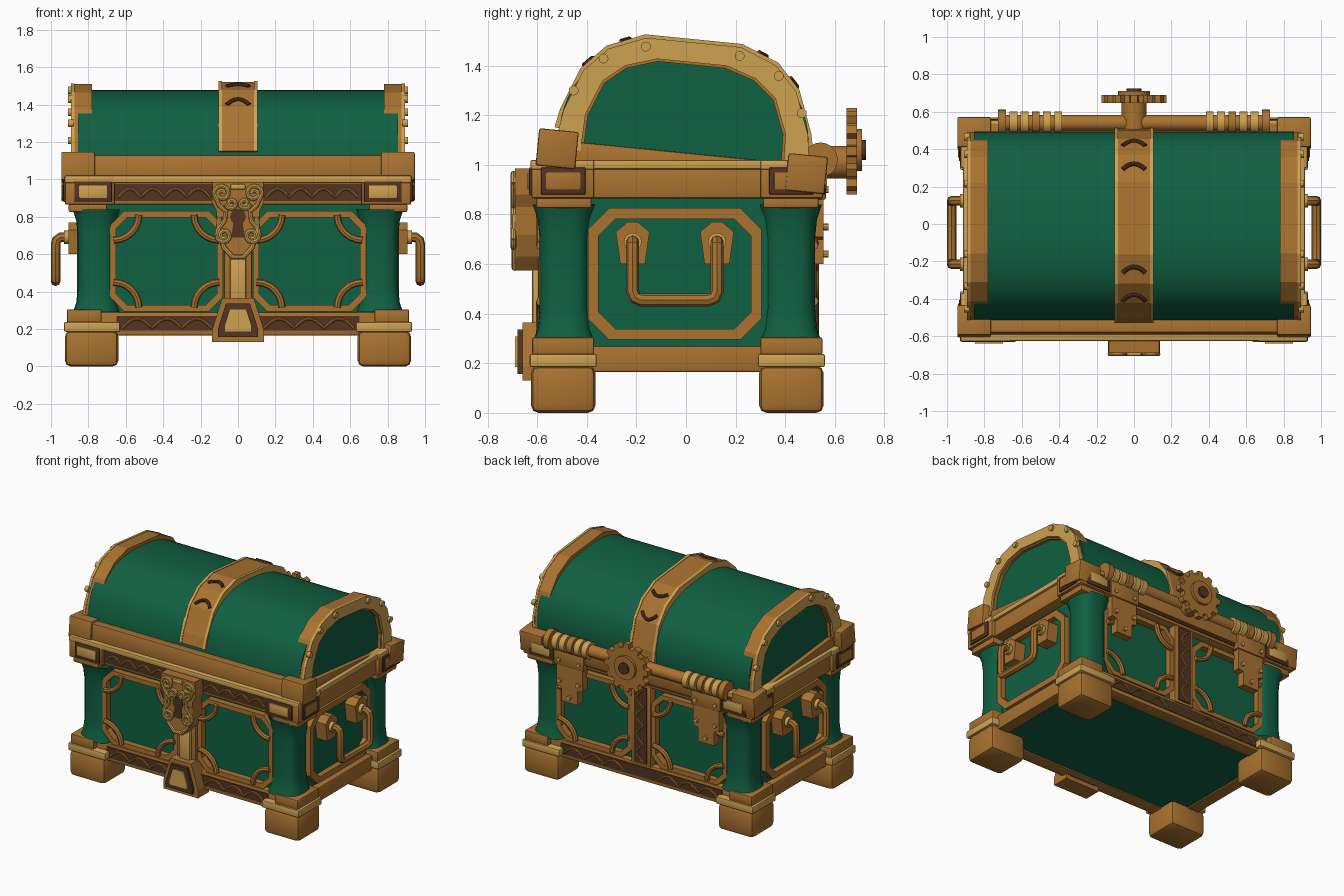
import bpy, bmesh
from math import sin, cos, pi, radians
from mathutils import Matrix, Vector

if "Cube" in bpy.data.objects:
    bpy.data.objects.remove(bpy.data.objects["Cube"])


def material(name, rgb):
    m = bpy.data.materials.new(name)
    m.use_nodes = True
    m.diffuse_color = (*rgb, 1)
    m.node_tree.nodes["Principled BSDF"].inputs["Base Color"].default_value = (*rgb, 1)
    return m


GREEN = material("green enamel", (0.005, 0.115, 0.055))
GOLD = material("old gold", (0.40, 0.17, 0.03))
LIGHT = material("bright gold", (0.62, 0.36, 0.085))
DARK = material("dark bronze", (0.085, 0.033, 0.016))
YC = -0.035                       # depth centre of the body
LID = Matrix.Translation((0, -0.017, 1.015)) @ Matrix.Rotation(radians(-5.7), 4, "X")
SIDES = (-1, 1)


def finish(name, mesh, mat, smooth=False, matrix=None):
    ob = bpy.data.objects.new(name, mesh)
    bpy.context.collection.objects.link(ob)
    mesh.materials.clear()
    mesh.materials.append(mat)
    if matrix:
        mesh.transform(matrix)
    if smooth:
        bpy.ops.object.select_all(action="DESELECT")
        ob.select_set(True)
        bpy.context.view_layer.objects.active = ob
        bpy.ops.object.shade_smooth_by_angle(angle=radians(35))
    return ob


def from_bm(name, bm, mat, smooth=False, matrix=None):
    bmesh.ops.recalc_face_normals(bm, faces=bm.faces)
    mesh = bpy.data.meshes.new(name)
    bm.to_mesh(mesh)
    bm.free()
    return finish(name, mesh, mat, smooth, matrix)


def box(name, mat, xs, ys, zs, bevel=0.008, matrix=None):
    bm = bmesh.new()
    bmesh.ops.create_cube(bm, size=1)
    for v in bm.verts:
        v.co = [(r[0] + r[1]) / 2 + c * abs(r[1] - r[0]) for r, c in zip((xs, ys, zs), v.co)]
    if bevel:
        bmesh.ops.bevel(bm, geom=bm.edges[:], offset=bevel, segments=2, profile=0.5, affect="EDGES")
    return from_bm(name, bm, mat, bevel > 0, matrix)


def prism(name, mat, outline, axis, t0, t1, hole=None, smooth=False, matrix=None):
    """Extrude an outline along x or y; a hole with equal point count makes a ring."""
    bm = bmesh.new()
    put = (lambda p, t: (t, p[0], p[1])) if axis == "x" else (lambda p, t: (p[0], t, p[1]))
    loops = [[bm.verts.new(put(p, t)) for p in o] for o in (outline, hole) if o for t in (t0, t1)]
    pairs = [(0, 1), (2, 3), (0, 2), (1, 3)] if hole else [(0, 1)]
    n = len(outline)
    for a, b in pairs:
        for i in range(n):
            j = (i + 1) % n
            bm.faces.new((loops[a][i], loops[a][j], loops[b][j], loops[b][i]))
    if not hole:
        bm.faces.new(loops[0])
        bm.faces.new(loops[1])
    return from_bm(name, bm, mat, smooth, matrix)


def tube(name, mat, pts, r, matrix=None):
    cu = bpy.data.curves.new(name, "CURVE")
    cu.dimensions, cu.bevel_depth, cu.bevel_resolution, cu.use_fill_caps = "3D", r, 2, True
    sp = cu.splines.new("POLY")
    sp.points.add(len(pts) - 1)
    for p, q in zip(sp.points, pts):
        p.co = (*q, 1)
    tmp = bpy.data.objects.new(name, cu)
    mesh = bpy.data.meshes.new_from_object(tmp)
    bpy.data.objects.remove(tmp)
    return finish(name, mesh, mat, True, matrix)


def circle(u, v, r, n=20):
    return [(u + r * cos(2 * pi * i / n), v + r * sin(2 * pi * i / n)) for i in range(n)]


def octagon(u0, u1, v0, v1, c):
    return [(u0 + c, v0), (u1 - c, v0), (u1, v0 + c), (u1, v1 - c),
            (u1 - c, v1), (u0 + c, v1), (u0, v1 - c), (u0, v0 + c)]


def mirrored(half):
    return half + [(-u, v) for u, v in reversed(half)]


def depth(sy, a, b):
    return sorted((YC + sy * a, YC + sy * b))


# Body core and rims
box("body", GREEN, (-.82, .82), depth(1, -.5, .5), (.175, .98), 0)
box("upper_rim", GOLD, (-.9, .9), depth(1, -.56, .56), (.865, .985))
box("rim_lip", LIGHT, (-.915, .915), depth(1, -.59, .59), (.982, 1.02))
for sx in SIDES:
    box("side_skirt", GOLD, sorted((sx * .78, sx * .87)), depth(1, -.5, .5), (.165, .27))

# Corner assemblies
for sx in SIDES:
    for sy in SIDES:
        def corner(name, mat, x0, x1, d0, d1, z0, z1, bevel=0.008):
            box(name, mat, sorted((sx * x0, sx * x1)), depth(sy, d0, d1), (z0, z1), bevel)
        corner("foot", GOLD, .64, .925, .33, .59, 0, .19, .03)
        corner("foot_band", LIGHT, .63, .93, .325, .595, .185, .238)
        corner("pillar_base", GOLD, .73, .915, .335, .585, .235, .305)
        corner("pillar_cap", GOLD, .70, .905, .345, .57, .825, .87)
        corner("rim_corner", GOLD, .66, .925, .335, .588, .865, .985)
        corner("rim_corner_lip", LIGHT, .66, .927, .335, .592, .98, 1.02)
        corner("corner_inset", DARK, .675, .875, .58, .597, .878, .99, .006)
        corner("corner_plate", LIGHT, .70, .85, .58, .604, .9, .968, .004)
        corner("side_inset", DARK, .92, .936, .37, .55, .88, .99, .006)
        corner("side_plate", GOLD, .92, .942, .39, .53, .9, .97, .004)
        # flared pillar, rounded square in section
        bm, rings = bmesh.new(), []
        for z, r in ((.29, .125), (.34, .108), (.42, .1), (.7, .1), (.78, .108), (.84, .128)):
            ring = []
            for c, s in circle(0, 0, 1, 28):
                k = r / (abs(c) ** 3 + abs(s) ** 3) ** (1 / 3)
                ring.append(bm.verts.new((sx * .757 + c * k, YC + sy * .455 + s * k, z)))
            rings.append(ring)
        for a, b in zip(rings, rings[1:]):
            for i in range(28):
                bm.faces.new((a[i], a[i - 1], b[i - 1], b[i]))
        from_bm("corner_pillar", bm, GREEN, True)


def wave(name, sy, d, x0, x1, z0, z1, n):
    pts = [(x0 + (x1 - x0) * i / (8 * n), YC + sy * d, z0 + (z1 - z0) * abs(sin(pi * i / 8)))
           for i in range(8 * n + 1)]
    tube(name, GOLD, pts, .008)


# Front and back faces
for sy in SIDES:
    box("skirt", GOLD, (-.75, .75), depth(sy, .45, .545), (.165, .29))
    box("skirt_inset", DARK, (-.65, .65), depth(sy, .53, .55), (.192, .27), 0)
    box("rim_inset", DARK, (-.66, .66), depth(sy, .55, .567), (.885, .975), 0)
    for sx in SIDES:
        wave("skirt_wave", sy, .552, sx * .14, sx * .62, .205, .255, 3)
        wave("rim_wave", sy, .569, sx * .15, sx * .64, .905, .95, 4)
        x0, x1 = sorted((sx * .08, sx * .685))
        prism("panel_frame", GOLD, octagon(x0, x1, .295, .83, .075), "y", *depth(sy, .48, .545),
              hole=octagon(x0 + .033, x1 - .033, .328, .797, .06))
        for cx, dx in ((x0 + .02, 1), (x1 - .02, -1)):
            for cz, dz in ((.315, 1), (.81, -1)):
                arc = [(cx + dx * .135 * cos(a * pi / 12), YC + sy * .55,
                        cz + dz * .135 * sin(a * pi / 12)) for a in range(7)]
                tube("panel_corner_arc", GOLD, arc, .019)

# Front centre strut and clasp
box("centre_strut", GOLD, (-.075, .075), depth(-1, .48, .562), (.28, .87))
box("strut_plate", LIGHT, (-.043, .043), depth(-1, .55, .585), (.33, .58))
clasp = mirrored([(.14, .13), (.14, .19), (.085, .365)])
for name, mat, k, d in (("clasp", GOLD, 1, .625), ("clasp_inset", DARK, .76, .645),
                        ("clasp_plate", LIGHT, .52, .655)):
    prism(name, mat, [(u * k, .245 + (v - .245) * k) for u, v in clasp], "y", *depth(-1, .5, d))

# Lock with keyhole and scrollwork
shield = mirrored([(.135, .985), (.14, .88), (.115, .83), (.115, .72), (.085, .63), (.04, .575)])
prism("lock", GOLD, shield, "y", -.69, -.58)
prism("keyhole_top", DARK, circle(0, .8, .042), "y", -.696, -.68)
prism("keyhole_slot", DARK, mirrored([(.022, .79), (.036, .69)]), "y", -.695, -.68)
tube("lock_border", LIGHT, [(u, -.69, v) for u, v in mirrored([(.1, .8), (.105, .72), (.075, .635), (.03, .585)])], .014)
for sx in SIDES:
    for cx, cz, r, turn in ((.085, .925, .045, 1), (.075, .7, .04, -1), (.035, .87, .03, -1)):
        coil = [(sx * (cx + r * (1 - i / 24) * cos(i * pi / 6)), -.695,
                 cz + turn * r * (1 - i / 24) * sin(i * pi / 6)) for i in range(19)]
        tube("lock_scroll", LIGHT, coil, .012)
    tube("lock_stem", LIGHT, [(sx * u, -.695, v) for u, v in
         ((.13, .925), (.1, .86), (.065, .83), (.07, .78), (.11, .73), (.115, .7))], .012)
box("lock_crest", LIGHT, (-.04, .04), (-.705, -.66), (.945, .975))

# Back centre strip
box("back_strip", GOLD, (-.08, .08), depth(1, .48, .555), (.28, .87))
box("back_strip_inset", DARK, (-.05, .05), depth(1, .54, .562), (.3, .855), 0)
tube("back_strip_wave", GOLD, [(-.025 + .05 * abs(sin(pi * i / 8)), YC + .564, .31 + .0165 * i)
                               for i in range(33)], .008)

# Hinges
for sx in SIDES:
    strap = [(sx * .55 + u, v) for u, v in mirrored([(.105, .9), (.105, .71), (.065, .7), (.065, .6)])]
    prism("hinge_strap", GOLD, strap, "y", .5, .555)
    box("hinge_leaf", GOLD, (sx * .55 - .12, sx * .55 + .12), (.5, .565), (.86, .98))
    for u, v in ((-.075, .75), (.075, .75), (0, .64), (-.08, .9), (.08, .9)):
        prism("hinge_rivet", LIGHT, circle(sx * .55 + u, v, .015, 10), "y", .54, .575)
    for i in range(6):
        x = sx * (.405 + i * .06)
        prism("hinge_ring", GOLD if i % 3 == 2 else LIGHT, circle(.542, 1.02, .06 if i < 5 else .07), "x",
              x - .021, x + .021, smooth=True)
prism("hinge_pin", GOLD, circle(.54, 1.02, .042), "x", -.72, .72, smooth=True)

# Back gear on its shaft
prism("gear_shaft", GOLD, circle(0, 1.01, .066), "y", .48, .66, smooth=True)
teeth = []
for i in range(12):
    for f, r in ((-.32, .145), (-.2, .175), (.2, .175), (.32, .145)):
        a = 2 * pi * (i + f) / 12
        teeth.append((r * cos(a), 1.055 + r * sin(a)))
prism("gear", GOLD, teeth, "y", .647, .69)
prism("gear_hub", GOLD, circle(0, 1.06, .085), "y", .68, .71, smooth=True)
prism("gear_boss", DARK, circle(0, 1.06, .04), "y", .7, .725, smooth=True)

# Side panels and handles
for sx in SIDES:
    prism("side_frame", GOLD, octagon(-.395, .305, .295, .825, .085), "x", sx * .79, sx * .86,
          hole=octagon(-.352, .262, .338, .782, .068))
    for y in (-.215, .125):
        mount = [(y + u, v) for u, v in mirrored([(.05, .6), (.068, .73), (.02, .77)])]
        prism("handle_mount", GOLD, mount, "x", sx * .81, sx * .905)
        prism("handle_collar", LIGHT, circle(y, .69, .036), "x", sx * .89, sx * .93, smooth=True)
    half = [(.9, .17, .69), (.95, .17, .69), (.97, .17, .675), (.975, .17, .65),
            (.975, .17, .49), (.975, .16, .465), (.975, .135, .455)]
    path = [(sx * x, -.045 + y, z) for x, y, z in half]
    path += [(sx * x, -.045 - y, z) for x, y, z in reversed(half)]
    tube("side_handle", GOLD, path, .026)

# Lid: smooth dome, faceted bands, rim; all tilted about the hinge
dome = [(.505 * (1 if c > 0 else -1) * abs(c) ** .8, .04 + .417 * max(s, 0) ** .8)
        for c, s in ((cos(pi * i / 40), sin(pi * i / 40)) for i in range(41))]
prism("lid_dome", GREEN, dome + [(-.505, -.05), (.505, -.05)], "x", -.855, .855, smooth=True, matrix=LID)
OUTER = [(.52, .085), (.505, .16), (.44, .33), (.345, .43), (.195, .49)]
INNER = [(.41, 0), (.405, .15), (.35, .29), (.265, .36), (.14, .4)]


def scaled(pts, k):
    return [(u * k, v * k) for u, v in pts]


def arch(name, mat, outer, inner, x0, x1):
    prism(name, mat, mirrored(outer) + mirrored(inner)[::-1], "x", x0, x1, matrix=LID)


arch("lid_band", GOLD, OUTER, scaled(OUTER, .9), -.095, .095)
end = [(.515, 0)] + scaled(OUTER[1:], .975)
for sx in SIDES:
    arch("lid_band_edge", LIGHT, scaled(OUTER, 1.008), scaled(OUTER, .9), sx * .085, sx * .105)
    arch("lid_end_arch", GOLD, end, scaled(INNER, .975), sx * .78, sx * .878)
    arch("lid_end_face", LIGHT, scaled(end, 1.006), INNER, sx * .875, sx * .892)
    for s in SIDES:
        for u, v in ((.19, .445), (.355, .38), (.462, .24)):
            prism("lid_rivet", LIGHT, circle(s * u, v, .02, 12), "x", sx * .88, sx * .908, matrix=LID)
        box("lid_corner", GOLD, sorted((sx * .765, sx * .945)), sorted((s * .425, s * .585)), (-.075, .075),
            matrix=LID)
    box("lid_side_rim", GOLD, sorted((sx * .8, sx * .886)), (-.5, .5), (-.07, .035), matrix=LID)
for s in SIDES:
    box("lid_long_rim", GOLD, (-.9, .9), sorted((s * .48, s * .572)), (-.06, .06), matrix=LID)


# Dark chevrons lying on the centre band
def band_height(y):
    pts = OUTER[::-1]
    for (u0, v0), (u1, v1) in zip(pts, pts[1:]):
        if u0 <= abs(y) <= u1:
            return v0 + (v1 - v0) * (abs(y) - u0) / (u1 - u0)
    return pts[0][1]


for y in (-.43, -.29, .265, .4):
    pts = []
    for i in range(-5, 6):
        yy = y + .03 * (1 - (i / 5) ** 2)
        pts.append((i * .012, yy, band_height(yy) + .003))
    tube("band_chevron", DARK, pts, .012, matrix=LID)
